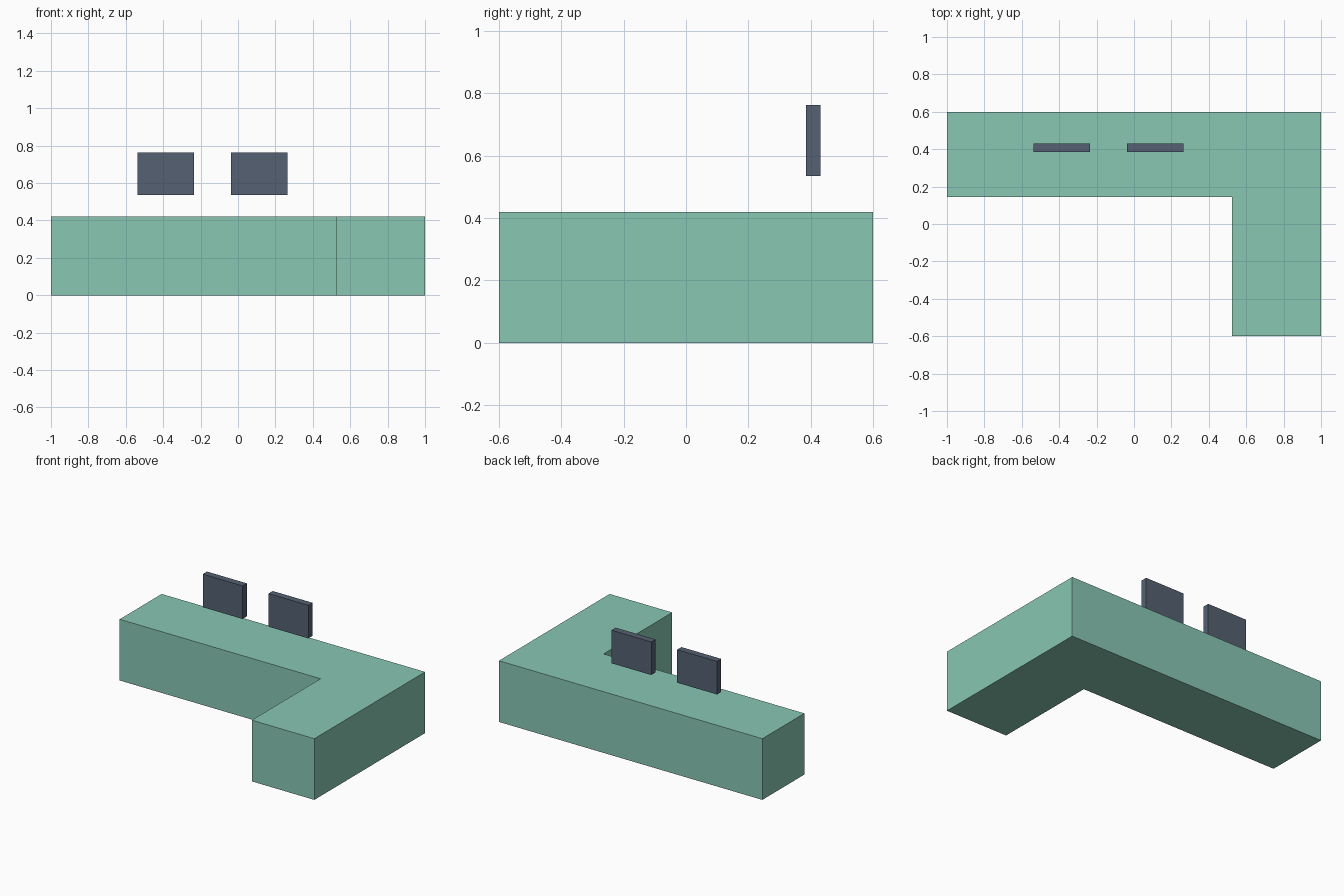
import bpy, bmesh

if "Cube" in bpy.data.objects:
    bpy.data.objects.remove(bpy.data.objects["Cube"])


def material(name, color):
    mat = bpy.data.materials.new(name)
    mat.diffuse_color = color
    mat.use_nodes = True
    mat.node_tree.nodes["Principled BSDF"].inputs["Base Color"].default_value = mat.diffuse_color
    return mat


def prism(name, outline, z0, z1, mat):
    """Extrude a flat outline (counter-clockwise) from z0 up to z1."""
    bm = bmesh.new()
    base = bm.faces.new([bm.verts.new((x, y, z0)) for x, y in outline])
    top = bmesh.ops.extrude_face_region(bm, geom=[base], use_keep_orig=True)
    verts = [v for v in top["geom"] if isinstance(v, bmesh.types.BMVert)]
    bmesh.ops.translate(bm, verts=verts, vec=(0, 0, z1 - z0))
    bmesh.ops.recalc_face_normals(bm, faces=bm.faces)
    mesh = bpy.data.meshes.new(name)
    bm.to_mesh(mesh)
    bm.free()
    mesh.materials.append(mat)
    obj = bpy.data.objects.new(name, mesh)
    bpy.context.collection.objects.link(obj)
    return obj


green = material("counter_green", (0.25, 0.57, 0.45, 1))
slate = material("screen_slate", (0.09, 0.12, 0.17, 1))

# L-shaped counter
prism("counter", [(-1, 0.145), (0.525, 0.145), (0.525, -0.6),
                  (1, -0.6), (1, 0.6), (-1, 0.6)], 0, 0.42, green)

# Two screens floating above the long arm
for side, x in (("left", -0.386), ("right", 0.113)):
    w, y0, y1 = 0.151, 0.385, 0.431
    prism(side + "_screen", [(x - w, y0), (x + w, y0), (x + w, y1), (x - w, y1)],
          0.535, 0.762, slate)
